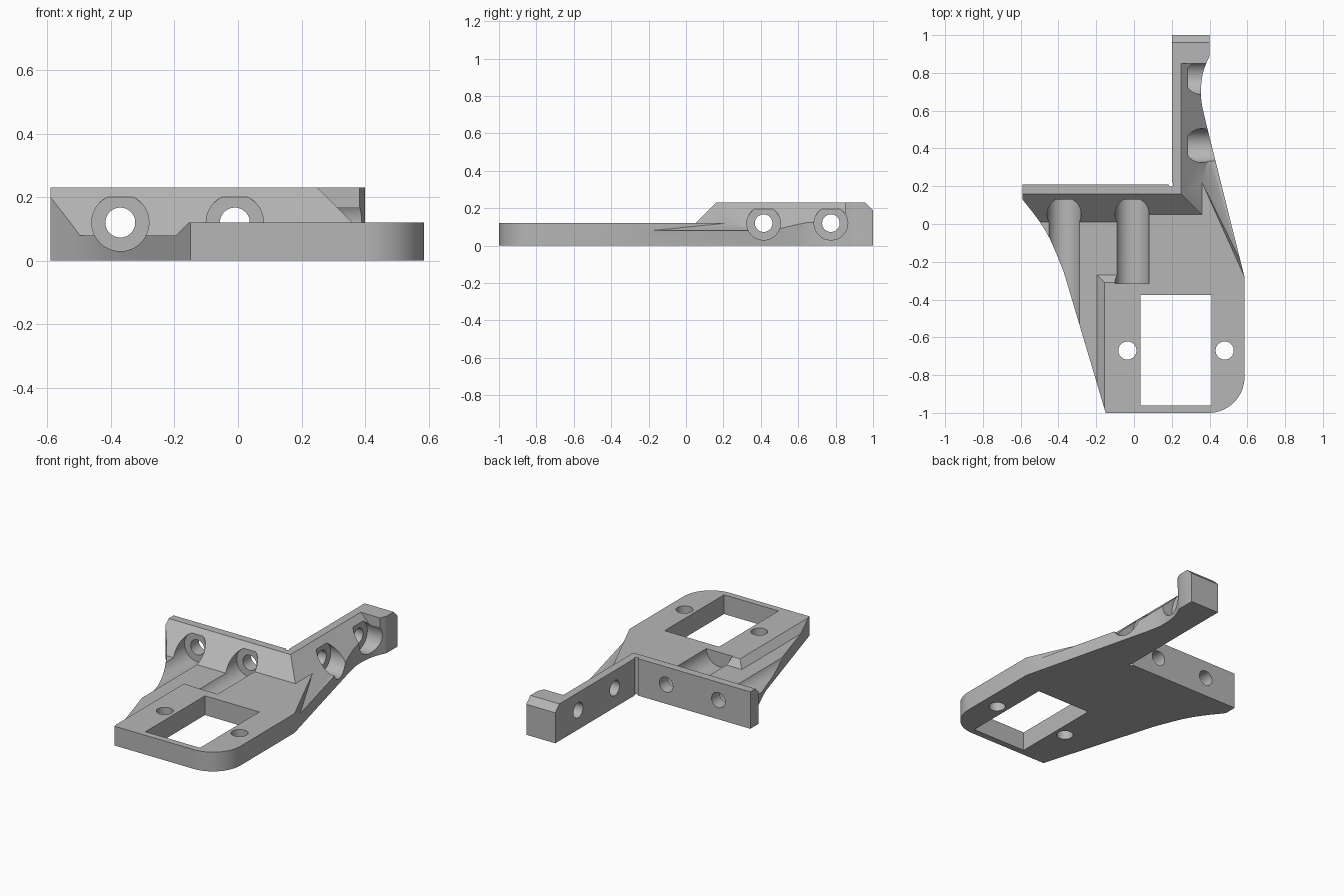
import bpy, bmesh, math
from mathutils import Matrix, Vector

cube = bpy.data.objects.get("Cube")
if cube:
    bpy.data.objects.remove(cube, do_unlink=True)

grey = bpy.data.materials.new("plain grey")
grey.use_nodes = True
grey.diffuse_color = (0.47, 0.47, 0.47, 1)
grey.node_tree.nodes["Principled BSDF"].inputs["Base Color"].default_value = (0.47, 0.47, 0.47, 1)


def finish(name, bm):
    bmesh.ops.recalc_face_normals(bm, faces=bm.faces)
    mesh = bpy.data.meshes.new(name)
    bm.to_mesh(mesh)
    bm.free()
    mesh.materials.append(grey)
    obj = bpy.data.objects.new(name, mesh)
    bpy.context.collection.objects.link(obj)
    return obj


def prism(name, outline, offset):
    """Extrude a 3D outline along an offset."""
    bm = bmesh.new()
    face = bm.faces.new([bm.verts.new(p) for p in outline])
    new = bmesh.ops.extrude_face_region(bm, geom=[face], use_keep_orig=True)["geom"]
    verts = [v for v in new if isinstance(v, bmesh.types.BMVert)]
    bmesh.ops.translate(bm, verts=verts, vec=offset)
    return finish(name, bm)


def hull(name, points):
    bm = bmesh.new()
    for p in points:
        bm.verts.new(p)
    bmesh.ops.convex_hull(bm, input=bm.verts)
    bmesh.ops.dissolve_limit(bm, angle_limit=0.01, verts=bm.verts, edges=bm.edges)
    return finish(name, bm)


def cylinder(name, start, end, radius):
    a, b = Vector(start), Vector(end)
    turn = (b - a).to_track_quat('Z', 'Y').to_matrix().to_4x4()
    bm = bmesh.new()
    bmesh.ops.create_cone(bm, cap_ends=True, segments=48, radius1=radius, radius2=radius,
                          depth=(b - a).length, matrix=Matrix.Translation((a + b) / 2) @ turn)
    return finish(name, bm)


def smooth_path(points, steps=6):
    """Catmull-Rom curve through the points."""
    p = [Vector(q) for q in points]
    p = [2 * p[0] - p[1]] + p + [2 * p[-1] - p[-2]]
    out = []
    for a, b, c, d in zip(p, p[1:], p[2:], p[3:]):
        for i in range(steps):
            t = i / steps
            out.append((2 * b + (c - a) * t + (2 * a - 5 * b + 4 * c - d) * t * t
                        + (3 * b - a - 3 * c + d) * t ** 3) / 2)
    return out + [p[-2]]


# Bracket outline: rounded corner, waisted arm, inner corner, swept side
R = 0.19
outline = [(-0.15, -1)]
outline += [(0.395 + R * math.sin(i * math.pi / 32), -0.81 - R * math.cos(i * math.pi / 32))
            for i in range(17)]
outline += [(0.585, -0.28)]
outline += smooth_path([(0.41, 0.42), (0.373, 0.57), (0.356, 0.66), (0.357, 0.75),
                        (0.371, 0.82), (0.40, 0.89)])
outline += [(0.40, 1), (0.20, 1), (0.20, 0.21), (-0.59, 0.21)]
outline += smooth_path([(-0.59, 0.13), (-0.505, 0.02), (-0.45, -0.07), (-0.41, -0.16),
                        (-0.37, -0.26)])
bracket = prism("corner_bracket", [(x, y, 0) for x, y in outline], (0, 0, 0.23))

# Space above the plate, leaving the sloped faces of both walls
cutters = [
    prism("plate_space", [(-1, -2, 0.12), (-1, 0.05, 0.12), (-1, 0.25, 0.32), (-1, -2, 0.32)],
          (3, 0, 0)),
    prism("arm_space", [(0.36, -2, 0.12), (0.16, -2, 0.32), (1, -2, 0.32), (1, -2, 0.12)],
          (0, 2.85, 0)),
    prism("arm_lower_space", [(0.40, 0.36, 0.08), (0.35, 0.36, 0.13), (1, 0.36, 0.13),
                              (1, 0.36, 0.08)], (0, 0.49, 0)),
    prism("arm_end_chamfer", [(0, 0.96, 0.23), (0, 0.92, 0.27), (0, 1.1, 0.27), (0, 1.1, 0.09)],
          (1, 0, 0)),
]

# Sloped facet between plate and arm
cutters.append(hull("side_facet", [
    (0.36, 0.22, 0.12), (0.40, 0.36, 0.08), (0.585, -0.28, 0.12), (0.562, -0.19, 0.08),
    (1, 0.36, 0.08), (1, -0.19, 0.08), (1, -0.28, 0.12), (1, 0.36, 0.12), (0.36, 0.36, 0.12)]))

# Lowered floor on the swept side, with chamfered borders
for name, x, y, dx, dy in (("side_floor", -0.195, -2, 1, 0), ("rear_floor", -0.01, -0.27, 0, -1)):
    points = []
    for z in (0.08, 0.13):
        h = z - 0.08
        points += [(px, py, z) for px in (-1, x + dx * h) for py in (y + dy * h, z - 0.07)]
    cutters.append(hull(name, points))

# Bolt holes with long counterbores through both walls
for x, front in ((-0.37, -1), (-0.01, -0.315)):
    cutters.append(cylinder("wall_counterbore", (x, front, 0.12), (x, 0.13, 0.12), 0.09))
    cutters.append(cylinder("wall_bolt_hole", (x, 0, 0.12), (x, 0.4, 0.12), 0.047))
for y in (0.415, 0.775):
    cutters.append(cylinder("arm_counterbore", (0.285, y, 0.12), (0.8, y, 0.12), 0.09))
    cutters.append(cylinder("arm_bolt_hole", (0.1, y, 0.12), (0.4, y, 0.12), 0.047))

# Plate window, its two screw holes and the inner corner relief
cutters.append(prism("window", [(0.035, -0.96, -0.1), (0.41, -0.96, -0.1), (0.41, -0.375, -0.1),
                                (0.035, -0.375, -0.1)], (0, 0, 0.5)))
for x in (-0.035, 0.48):
    cutters.append(cylinder("screw_hole", (x, -0.67, -0.1), (x, -0.67, 0.4), 0.048))
cutters.append(cylinder("corner_relief", (0.195, 0.21, -0.1), (0.195, 0.21, 0.4), 0.012))

# Cut everything and keep only the finished bracket
for cutter in cutters:
    cutter.hide_render = True
    mod = bracket.modifiers.new(cutter.name, 'BOOLEAN')
    mod.operation = 'DIFFERENCE'
    mod.solver = 'EXACT'
    mod.object = cutter
graph = bpy.context.evaluated_depsgraph_get()
mesh = bpy.data.meshes.new_from_object(bracket.evaluated_get(graph))
bracket.modifiers.clear()
bracket.data = mesh
mesh.materials.clear()
mesh.materials.append(grey)
for cutter in cutters:
    bpy.data.objects.remove(cutter, do_unlink=True)

bpy.ops.object.select_all(action='DESELECT')
bracket.select_set(True)
bpy.context.view_layer.objects.active = bracket
bpy.ops.object.shade_smooth_by_angle(angle=math.radians(25))
